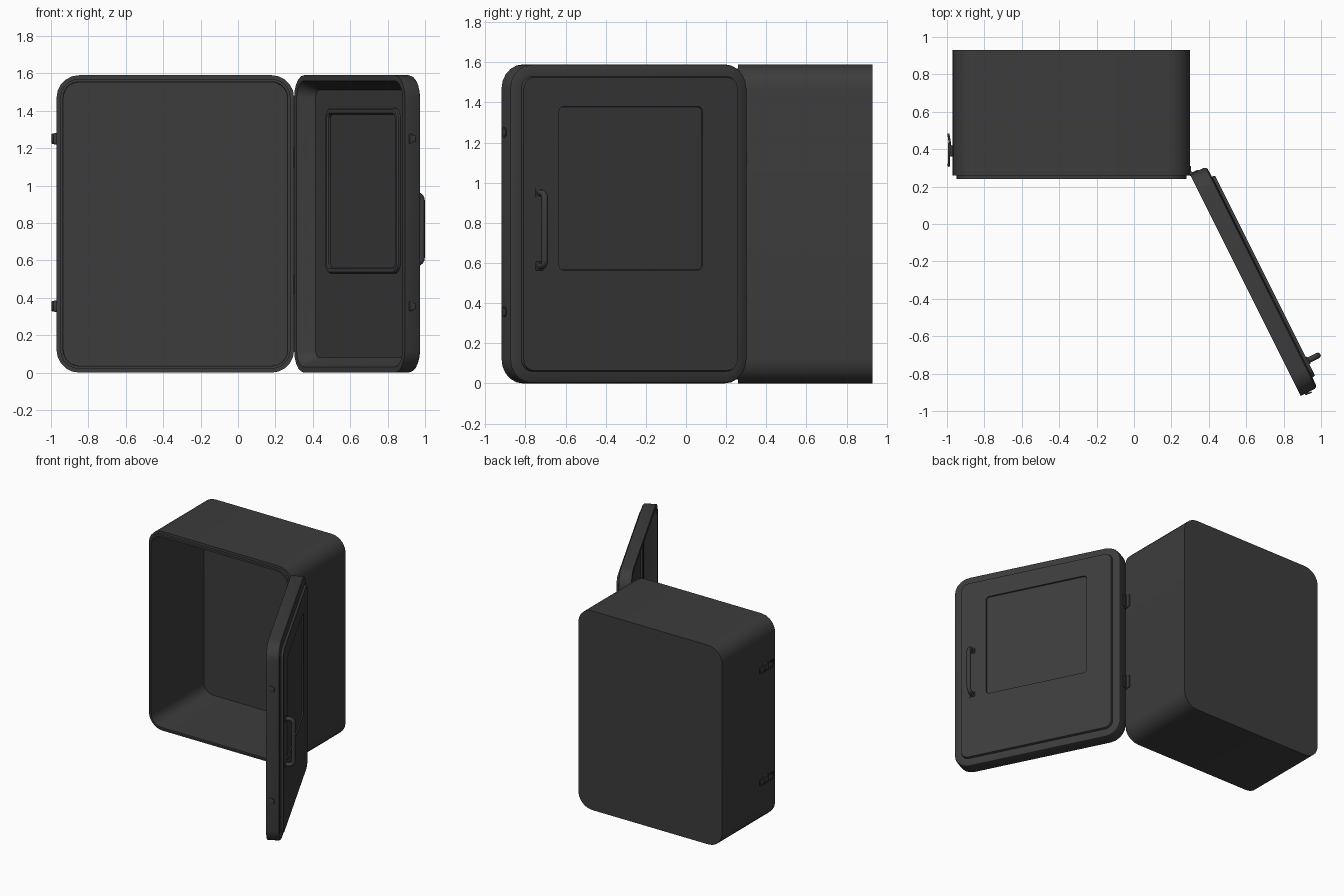
import bpy, bmesh, math
from mathutils import Vector

if "Cube" in bpy.data.objects:
    bpy.data.objects.remove(bpy.data.objects["Cube"])

dark = bpy.data.materials.new("dark_plastic")
dark.diffuse_color = (0.045, 0.045, 0.045, 1)
dark.use_nodes = True
dark.node_tree.nodes["Principled BSDF"].inputs["Base Color"].default_value = dark.diffuse_color
DOOR_LOC, DOOR_ANG = Vector((0.30, 0.263, 0)), math.radians(-63.4)


def finish(ob, in_door=False):
    ob.data.materials.append(dark)
    if in_door:
        ob.location, ob.rotation_euler = DOOR_LOC, (0, 0, DOOR_ANG)
    bpy.ops.object.select_all(action='DESELECT')
    bpy.context.view_layer.objects.active = ob
    ob.select_set(True)
    if ob.type == 'MESH':
        bpy.ops.object.shade_smooth_by_angle(angle=math.radians(35))
    return ob


def from_bmesh(name, bm, in_door=False):
    bmesh.ops.recalc_face_normals(bm, faces=bm.faces)
    me = bpy.data.meshes.new(name)
    bm.to_mesh(me)
    bm.free()
    ob = bpy.data.objects.new(name, me)
    bpy.context.collection.objects.link(ob)
    return finish(ob, in_door)


def inset(rect, d, y):
    x0, x1, z0, z1, r = rect
    return (x0 + d, x1 - d, z0 + d, z1 - d, max(r - d, 0.02), y)


def loft(name, rings, in_door=False, closed=False, seg=5):
    """Skin through rounded rectangles lying in the xz plane at depth y."""
    bm = bmesh.new()
    loops = []
    for x0, x1, z0, z1, r, y in rings:
        loop = []
        for k, (cx, cz) in enumerate([(x1 - r, z1 - r), (x0 + r, z1 - r),
                                      (x0 + r, z0 + r), (x1 - r, z0 + r)]):
            for i in range(seg + 1):
                a = math.pi / 2 * (k + i / seg)
                loop.append(bm.verts.new((cx + r * math.cos(a), y, cz + r * math.sin(a))))
        loops.append(loop)
    pairs = list(zip(loops, loops[1:]))
    if closed:
        pairs.append((loops[-1], loops[0]))
    else:
        bm.faces.new(loops[0])
        bm.faces.new(loops[-1])
    n = len(loops[0])
    for a, b in pairs:
        for i in range(n):
            j = (i + 1) % n
            bm.faces.new((a[i], a[j], b[j], b[i]))
    return from_bmesh(name, bm, in_door)


def box(name, lo, hi, in_door=False, bevel=0.004):
    bm = bmesh.new()
    bmesh.ops.create_cube(bm, size=1)
    for v in bm.verts:
        v.co = Vector([l + (c + 0.5) * (h - l) for c, l, h in zip(v.co, lo, hi)])
    bmesh.ops.bevel(bm, geom=bm.edges[:], offset=bevel, segments=2, affect='EDGES', profile=0.5)
    return from_bmesh(name, bm, in_door)


def tube(name, pts, radius, in_door=False, cyclic=False):
    cu = bpy.data.curves.new(name, 'CURVE')
    cu.dimensions = '3D'
    cu.bevel_depth, cu.bevel_resolution, cu.use_fill_caps = radius, 3, True
    sp = cu.splines.new('POLY')
    sp.points.add(len(pts) - 1)
    for p, co in zip(sp.points, pts):
        p.co = (*co, 1)
    sp.use_cyclic_u = cyclic
    for p in sp.points:
        p.radius = 1
    sp.use_smooth = True
    ob = bpy.data.objects.new(name, cu)
    bpy.context.collection.objects.link(ob)
    return finish(ob, in_door)


# Cabinet: back panel, outer shell, stepped front lip, open cavity
cab = (-0.97, 0.30, 0.0, 1.59, 0.12)
loft("cabinet", [inset(cab, d, y) for d, y in [
    (0, 0.93), (0, 0.26), (0.02, 0.26), (0.02, 0.24), (0.035, 0.24), (0.038, 0.90)]])

# Door: tray-like inside, raised outer panel with a shallow window recess
door = (0.0, 1.322, 0.0, 1.59, 0.12)
win = (0.26, 1.06, 0.565, 1.38, 0.025)
loft("door", [inset(door, d, y) for d, y in [
    (0.08, 0.088), (0.072, 0.08), (0.04, 0.02), (0.03, 0.0), (0, 0.0),
    (0, 0.082), (0.004, 0.092), (0.014, 0.098), (0.06, 0.100), (0.065, 0.117)]]
    + [inset(win, 0, 0.117), inset(win, 0.002, 0.107)], True)

# Window frame on the inside of the door
loft("window_frame", [inset(win, d, y) for d, y in [
    (-0.035, 0.09), (-0.035, 0.075), (-0.027, 0.068), (-0.008, 0.068),
    (0.0, 0.075), (0.0, 0.09)]], True, closed=True)

# Door handle: bent bar on two feet
U, Z0, Z1, N = 1.17, 0.585, 0.95, 0.178
path = [(U, 0.11, Z0), (U, N - 0.03, Z0)]
path += [(U, N - 0.03 + 0.03 * math.sin(a), Z0 + 0.03 - 0.03 * math.cos(a))
         for a in (math.radians(d) for d in (22, 45, 68, 90))]
path += [(u, n, Z0 + Z1 - z) for u, n, z in reversed(path)]
tube("door_handle", path, 0.016, True)
for i, z in enumerate((Z0, Z1)):
    box(f"handle_foot_{i}", (U - 0.022, 0.115, z - 0.022), (U + 0.022, 0.124, z + 0.022), True)

# Latches on the cabinet side and matching catches on the door edge
for i, z in enumerate((0.355, 1.25)):
    box(f"latch_base_{i}", (-0.985, 0.36, z - 0.03), (-0.968, 0.42, z + 0.03))
    lever = box(f"latch_lever_{i}", (-0.006, -0.05, -0.024), (0.006, 0.05, 0.024))
    lever.location, lever.rotation_euler = (-0.985, 0.435, z), (0, 0, math.radians(9))
    tube(f"latch_loop_{i}", [(-0.988, 0.43, z - 0.025), (-0.99, 0.31, z - 0.025),
                             (-0.99, 0.31, z + 0.025), (-0.988, 0.43, z + 0.025)],
         0.006, cyclic=True)
    box(f"latch_catch_{i}", (1.318, 0.025, z - 0.025), (1.331, 0.045, z + 0.025), True)
    box(f"catch_hook_{i}", (1.325, 0.04, z - 0.018), (1.333, 0.062, z + 0.018), True)

# Hinges between cabinet and door
for i, z in enumerate((0.47, 1.15)):
    tube(f"hinge_pin_{i}", [(0.306, 0.268, z - 0.055), (0.306, 0.268, z + 0.055)], 0.012)
    box(f"hinge_leaf_{i}", (0.297, 0.268, z - 0.05), (0.306, 0.31, z + 0.05), bevel=0.002)
    box(f"hinge_door_leaf_{i}", (-0.006, 0.005, z - 0.05), (0.003, 0.05, z + 0.05), True, 0.002)
